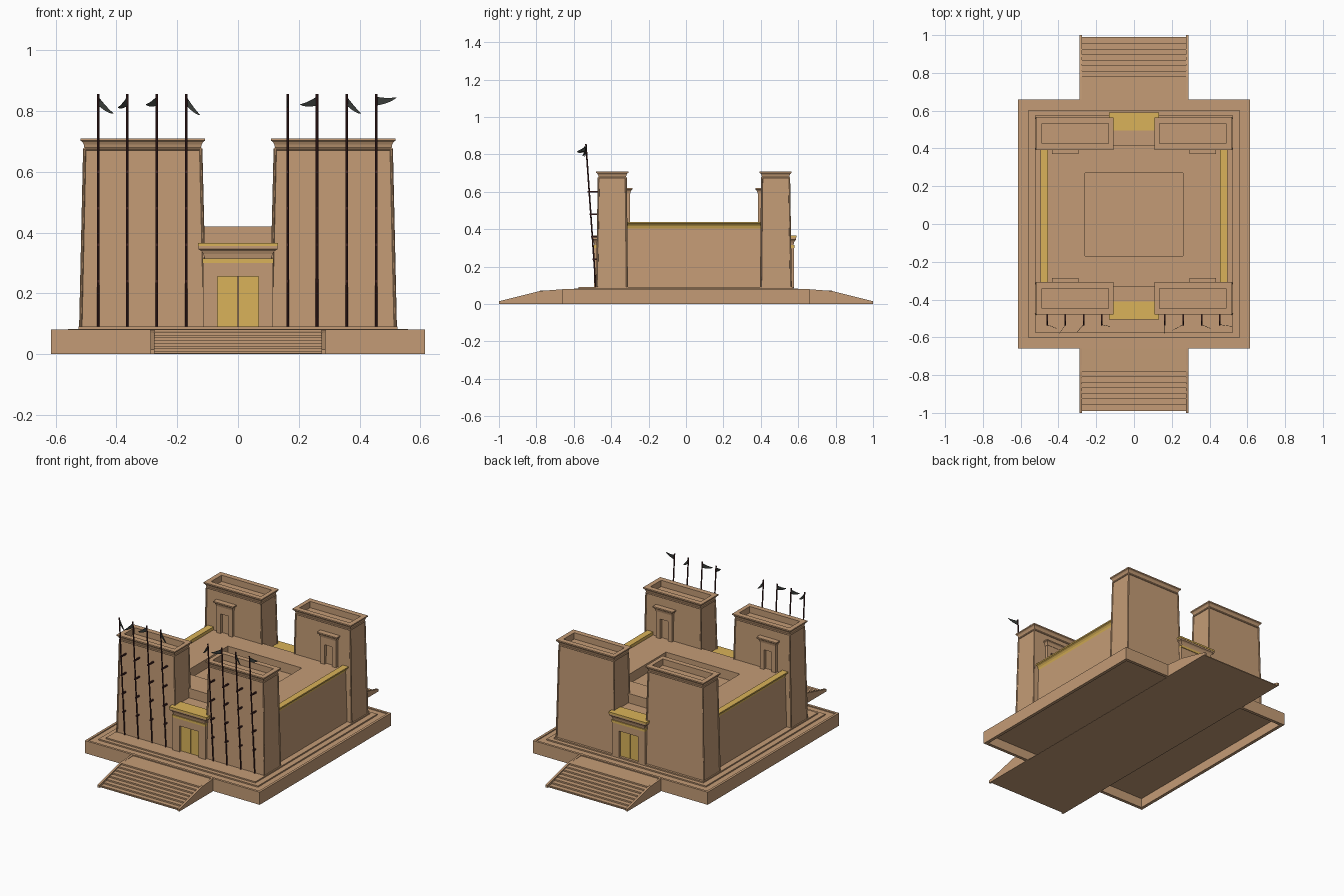
import bpy, bmesh
from mathutils import Vector

if "Cube" in bpy.data.objects:
    bpy.data.objects.remove(bpy.data.objects["Cube"])

def material(name, rgb):
    m = bpy.data.materials.new(name)
    m.diffuse_color = (*rgb, 1)
    m.use_nodes = True
    m.node_tree.nodes["Principled BSDF"].inputs["Base Color"].default_value = m.diffuse_color
    return m

STONE = material("sandstone", (0.55, 0.33, 0.18))
GOLD = material("gold", (0.70, 0.45, 0.10))
WOOD = material("dark_wood", (0.06, 0.018, 0.018))
CLOTH = material("dark_cloth", (0.04, 0.045, 0.04))

def finish(name, bm, mat):
    bmesh.ops.recalc_face_normals(bm, faces=bm.faces)
    me = bpy.data.meshes.new(name)
    bm.to_mesh(me)
    bm.free()
    me.materials.append(mat)
    ob = bpy.data.objects.new(name, me)
    bpy.context.collection.objects.link(ob)
    return ob

def loft(name, rings, mat=STONE):
    """Closed solid through rectangles (x0, x1, y0, y1, z)."""
    bm = bmesh.new()
    loops = [[bm.verts.new(p) for p in ((a, c, z), (b, c, z), (b, d, z), (a, d, z))]
             for a, b, c, d, z in rings]
    for lo, hi in zip(loops, loops[1:]):
        for i in range(4):
            j = (i + 1) % 4
            bm.faces.new((lo[i], lo[j], hi[j], hi[i]))
    bm.faces.new(loops[0])
    bm.faces.new(loops[-1])
    return finish(name, bm, mat)

def box(name, x0, x1, y0, y1, z0, z1, mat=STONE):
    return loft(name, [(x0, x1, y0, y1, z0), (x0, x1, y0, y1, z1)], mat)

def extrude_x(name, profile, x0, x1, mat=STONE):
    """Prism from a (y, z) profile."""
    bm = bmesh.new()
    a = [bm.verts.new((x0, y, z)) for y, z in profile]
    b = [bm.verts.new((x1, y, z)) for y, z in profile]
    for i in range(len(a)):
        j = (i + 1) % len(a)
        bm.faces.new((a[i], a[j], b[j], b[i]))
    bm.faces.new(a)
    bm.faces.new(b)
    return finish(name, bm, mat)

def rod(name, p, q, r, mat, sides=8):
    p, q = Vector(p), Vector(q)
    d = q - p
    bm = bmesh.new()
    bmesh.ops.create_cone(bm, cap_ends=True, segments=sides, radius1=r, radius2=r, depth=d.length)
    bmesh.ops.rotate(bm, verts=bm.verts, matrix=d.to_track_quat('Z', 'Y').to_matrix())
    bmesh.ops.translate(bm, verts=bm.verts, vec=(p + q) / 2)
    return finish(name, bm, mat)

def grow(rect, g, z):
    a, b, c, d = rect
    return (a - g, b + g, c - g, d + g, z)

def sym(x, y, z):
    return (-x, x, -y, y, z)

CAVETTO = ((0, 0), (0.2, 0.35), (0.5, 0.6), (1, 0.75), (1, 1))  # (flare, height)

def cavetto(rect, flare, z0, z1):
    return [grow(rect, flare * f, z0 + (z1 - z0) * h) for f, h in CAVETTO]

# Platform: hollow underneath, raised rim, stepped plinth
loft("platform", [sym(.595, .64, .06), sym(.595, .64, 0), sym(.615, .66, 0), sym(.615, .66, .08),
                  sym(.60, .645, .08), sym(.60, .645, .074), sym(.56, .60, .074),
                  sym(.56, .60, .082), sym(.525, .575, .082), sym(.525, .575, .09)])
box("ramp_underside", -.285, .285, -.99, .99, 0, .004)

# Stairs front and back, with sloping cheeks
N = 8
for s, side in ((1, "front"), (-1, "back")):
    steps = [(-.64 * s, 0)]
    for i in range(N):
        y = -.985 + .205 * i / (N - 1)
        steps += [(y * s, .072 * i / N), (y * s, .072 * (i + 1) / N)]
    steps.append((-.64 * s, .074))
    extrude_x(side + "_stairs", steps, -.277, .277)
    cheek = [(-1, 0), (-1, .015), (-.78, .07), (-.66, .079), (-.64, .079), (-.64, 0)]
    for sx in (-1, 1):
        extrude_x(side + "_stair_cheek", [(y * s, z) for y, z in cheek], .275 * sx, .288 * sx)

# Main hall with sunken roof court
loft("hall", [(-.465, .465, -.33, .415, .085), (-.465, .465, -.33, .415, .42),
              (-.26, .26, -.17, .27, .42), (-.26, .26, -.17, .27, .36)])

# Side walls with gold cornice
for sx in (-1, 1):
    def xs(a, b):
        return sorted((a * sx, b * sx))
    loft("side_wall", [(*xs(.44, .488), -.33, .415, .085), (*xs(.44, .475), -.33, .415, .405)])
    loft("side_wall_cornice", [(*xs(.455, .475 + .02 * f), -.32, .405, .405 + .035 * h)
                               for f, h in CAVETTO], GOLD)

# Front and back halves mirror about the temple's own middle line
for back in (False, True):
    side = "back" if back else "front"
    def ys(a, b):
        return sorted((.085 - a, .085 - b)) if back else (a, b)

    # Gate between the towers
    box(side + "_passage", -.13, .13, *ys(-.415, -.32), .085, .36)
    for sx in (-1, 1):
        box(side + "_gate_jamb", *sorted((.067 * sx, .115 * sx)), *ys(-.492, -.41), .085, .30)
        box(side + "_door_leaf", *sorted((.001 * sx, .068 * sx)), *ys(-.475, -.41), .085, .256, GOLD)
    box(side + "_gate_lintel", -.067, .067, *ys(-.492, -.41), .255, .30)
    box(side + "_gate_band", -.117, .117, *ys(-.496, -.41), .30, .315, GOLD)
    loft(side + "_gate_cornice", [(-.11 - .02 * f, .11 + .02 * f, *ys(-.49 - .014 * f, -.41), .315 + .04 * h)
                                  for f, h in CAVETTO])
    box(side + "_gate_cap", -.132, .132, *ys(-.506, -.41), .355, .366, GOLD)

    for sx in (-1, 1):
        def xs(a, b):
            return sorted((a * sx, b * sx))
        # Tapering tower with flared cornice and sunken top
        foot = (*xs(.108, .518), *ys(-.476, -.315))
        neck = (*xs(.122, .505), *ys(-.467, -.321))
        well = (*xs(.135, .488), *ys(-.447, -.341))
        loft(side + "_tower", [(*foot, .085), (*neck, .675)] + cavetto(neck, .013, .678, .71)
             + [(*well, .71), (*well, .67)])
        # Round mouldings on corners and under the cornice
        ring = []
        for i, j in ((0, 2), (1, 2), (1, 3), (0, 3)):
            ring.append((neck[i], neck[j], .675))
            rod(side + "_tower_corner_moulding", (foot[i], foot[j], .09), ring[-1], .005, STONE)
        for p, q in zip(ring, ring[1:] + ring[:1]):
            rod(side + "_tower_neck_moulding", p, q, .005, STONE)
        # Roof doorway on the tower's inner face
        for a, b in ((.31, .338), (.392, .42)):
            box(side + "_roof_door_jamb", *xs(a, b), *ys(-.33, -.30), .41, .595)
        box(side + "_roof_door_lintel", *xs(.338, .392), *ys(-.33, -.30), .545, .595)
        loft(side + "_roof_door_cornice", [(*xs(.308 - .013 * f, .422 + .013 * f),
                                           *ys(-.33, -.298 + .012 * f), .59 + .03 * h) for f, h in CAVETTO])

# Flagpoles: x position, then pennant tip offset (x, y, z)
POLES = [(-.46, (.05, -.02, -.055)), (-.365, (-.03, -.045, -.035)), (-.267, (-.035, -.04, -.025)),
         (-.17, (.045, -.01, -.06)), (.163, (.002, -.05, -.03)), (.26, (-.055, -.03, -.025)),
         (.358, (.047, -.02, -.055)), (.455, (.067, -.01, -.002))]

def pole_y(z):
    return -.482 - .053 * (z - .09) / .765

for x, tip in POLES:
    rod("flagpole", (x, pole_y(.09), .088), (x, pole_y(.855), .855), .0042, WOOD)
    for z in (.24, .36, .48, .60):
        y = pole_y(z)
        box("pole_bracket", x - .004, x + .004, y - .008, -.46, z - .004, z + .004, WOOD)
    # Tapering, slightly rippled pennant
    bm = bmesh.new()
    start, tip = Vector((x, pole_y(.84), .847)), Vector(tip)
    rows = []
    for i in range(7):
        t = i / 6
        top = start + tip * t + Vector((0, 0, -.012 * t * (1 - t)))
        h = .028 * (1 - t) ** .8 + .001
        rows.append((bm.verts.new(top), bm.verts.new(top - Vector((0, 0, h)))))
    for (a, b), (c, d) in zip(rows, rows[1:]):
        bm.faces.new((a, b, d, c))
    flag = finish("pennant", bm, CLOTH)
    flag.modifiers.new("thickness", 'SOLIDIFY').thickness = .002
